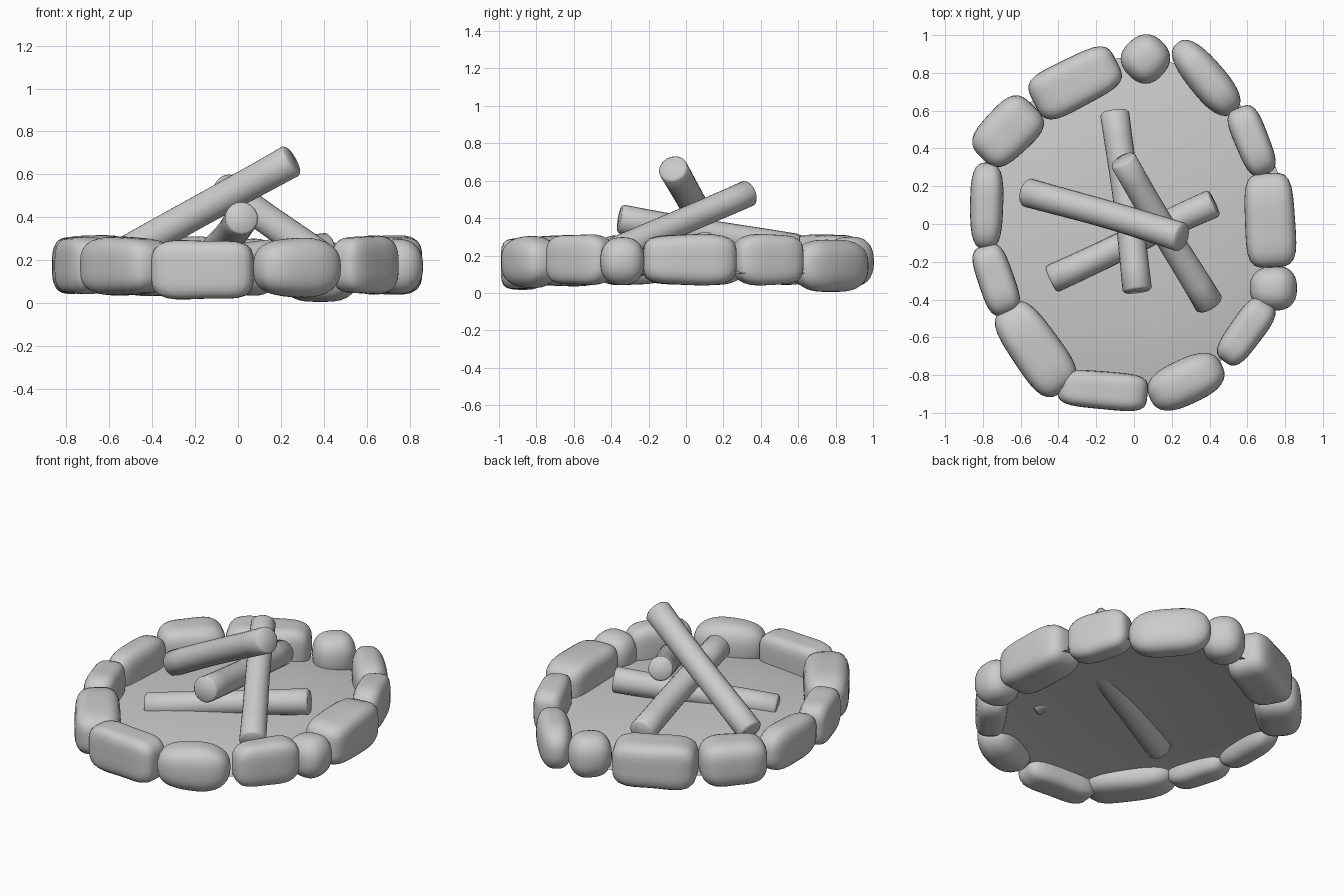
import bpy, bmesh, math, random
from mathutils import Vector, Matrix

if "Cube" in bpy.data.objects:
    bpy.data.objects.remove(bpy.data.objects["Cube"])

random.seed(4)


def finish(bm, name, angle=50):
    bmesh.ops.recalc_face_normals(bm, faces=bm.faces)
    me = bpy.data.meshes.new(name)
    bm.to_mesh(me)
    bm.free()
    ob = bpy.data.objects.new(name, me)
    bpy.context.collection.objects.link(ob)
    bpy.ops.object.select_all(action='DESELECT')
    ob.select_set(True)
    bpy.context.view_layer.objects.active = ob
    bpy.ops.object.shade_smooth_by_angle(angle=math.radians(angle))
    return ob


def stone(name, x, y, length, width, deg, z0, z1, n):
    """Rounded block: a subdivided cube pushed onto a superellipsoid."""
    bm = bmesh.new()
    bmesh.ops.create_cube(bm, size=2)
    bmesh.ops.subdivide_edges(bm, edges=bm.edges[:], cuts=9, use_grid_fill=True)
    taper, skew, phase = (random.uniform(-1, 1) for _ in range(3))
    rot = Matrix.Rotation(math.radians(deg), 3, 'Z')
    for v in bm.verts:
        p = Vector([math.tan(c * math.pi / 4) for c in v.co])
        p /= sum(abs(c) ** n for c in p) ** (1 / n)
        # gentle hand-carved irregularity
        p.y *= 1 + 0.06 * taper * p.x
        p.z *= 1 + 0.05 * skew * p.x * p.y - 0.04 * math.sin(2 * p.x + 3 * phase) ** 2
        p = rot @ Vector((p.x * length / 2, p.y * width / 2, p.z * (z1 - z0) / 2))
        v.co = p + Vector((x, y, (z0 + z1) / 2))
    return finish(bm, name, 60)


# ring of stones: x, y, length, width, angle, bottom, top, squareness
stones = [
    (0.72, 0.02, 0.50, 0.265, 93, 0.04, 0.315, 4.2),
    (0.625, 0.44, 0.38, 0.18, -68, 0.04, 0.315, 3.6),
    (0.38, 0.775, 0.475, 0.20, -50, 0.00, 0.29, 2.6),
    (0.062, 0.875, 0.25, 0.245, 45, 0.03, 0.305, 2.4),
    (-0.31, 0.75, 0.49, 0.265, 27, 0.03, 0.315, 4.2),
    (-0.67, 0.488, 0.39, 0.27, 45, 0.04, 0.32, 3.3),
    (-0.78, 0.095, 0.46, 0.175, 89, 0.04, 0.31, 3.0),
    (-0.73, -0.295, 0.385, 0.19, -71, 0.04, 0.31, 3.6),
    (-0.523, -0.66, 0.54, 0.265, -55, 0.035, 0.31, 3.5),
    (-0.165, -0.88, 0.475, 0.20, -5, 0.015, 0.295, 4.3),
    (0.275, -0.835, 0.42, 0.24, 25, 0.025, 0.305, 2.7),
    (0.592, -0.57, 0.39, 0.18, 54, 0.04, 0.315, 3.5),
    (0.738, -0.34, 0.25, 0.235, 0, 0.04, 0.30, 2.4),
]
for i, s in enumerate(stones):
    stone(f"ring_stone_{i + 1:02d}", *s)


def log(name, a, b, r0, r1):
    """Slightly uneven round log with softened ends between two points."""
    a, b = Vector(a), Vector(b)
    axis = b - a
    q = axis.to_track_quat('Z', 'Y')
    ph = random.uniform(0, 6)
    sides = 20
    bm = bmesh.new()
    loops = []
    for t in (0, 0.012, 0.14, 0.28, 0.42, 0.56, 0.7, 0.85, 0.988, 1):
        r = (r0 + (r1 - r0) * t) * (1 - 0.05 * math.sin(math.pi * t))
        if t in (0, 1):
            r *= 0.86
        off = Vector((math.sin(5 * t + ph), math.cos(4 * t + ph), 0)) * 0.004
        loops.append([bm.verts.new(a + axis * t + q @ (off + Vector(
            (r * math.cos(2 * math.pi * k / sides), r * math.sin(2 * math.pi * k / sides), 0))))
            for k in range(sides)])
    for l0, l1 in zip(loops, loops[1:]):
        for k in range(sides):
            m = (k + 1) % sides
            bm.faces.new((l0[k], l0[m], l1[m], l1[k]))
    bm.faces.new(loops[0][::-1])
    bm.faces.new(loops[-1])
    return finish(bm, name, 60)


# stacked firewood
log("top_log", (-0.57, 0.172, 0.205), (0.253, -0.068, 0.67), 0.077, 0.079)
log("leaning_log", (-0.06, 0.34, 0.54), (0.398, -0.43, 0.195), 0.072, 0.078)
log("cross_log", (0.02, -0.355, 0.40), (-0.1, 0.595, 0.235), 0.078, 0.077)
log("lying_log", (0.425, 0.11, 0.255), (-0.44, -0.29, 0.15), 0.077, 0.076)

# low single-sided mound of ash inside the ring
bm = bmesh.new()
seg, steps = 40, 8
top, drop = 0.175, 0.07
centre = bm.verts.new((0, 0, top))
prev = None
for j in range(1, steps + 1):
    t = j / steps
    ring = [bm.verts.new((0.80 * t * math.cos(2 * math.pi * k / seg),
                          0.885 * t * math.sin(2 * math.pi * k / seg),
                          top - drop * t ** 2.5)) for k in range(seg)]
    for k in range(seg):
        m = (k + 1) % seg
        if prev:
            bm.faces.new((prev[k], ring[k], ring[m], prev[m]))
        else:
            bm.faces.new((centre, ring[k], ring[m]))
    prev = ring
finish(bm, "ash_bed")
